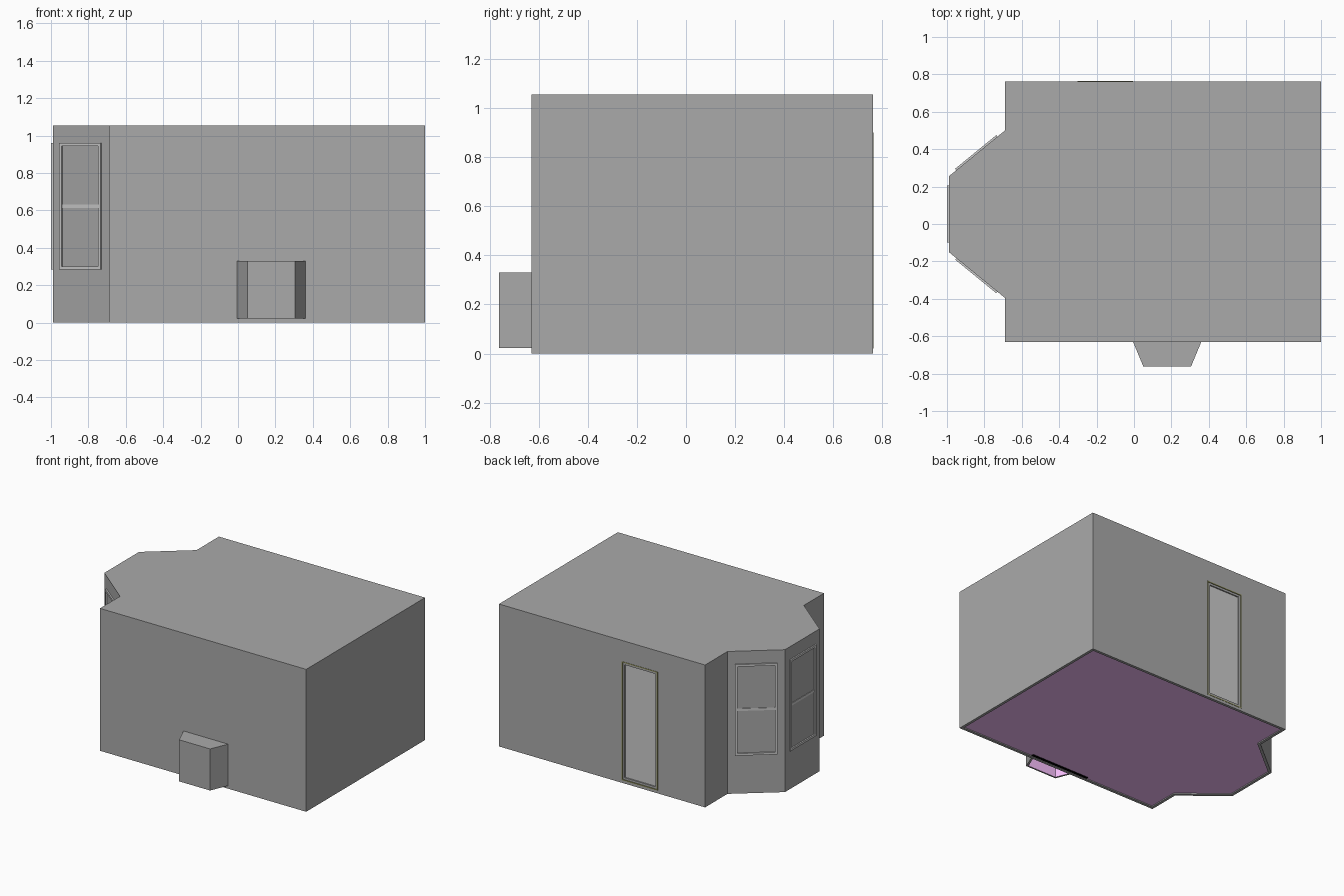
import bpy, bmesh, math
from mathutils import Matrix, Vector

if "Cube" in bpy.data.objects:
    bpy.data.objects.remove(bpy.data.objects["Cube"])

X0, X1, Y0, Y1, H, T = -0.69, 1.0, -0.63, 0.762, 1.055, 0.02
# room outline, counter-clockwise, with the bay on the left
ROOM = [(X0, Y0), (X1, Y0), (X1, Y1), (X0, Y1),
        (X0, 0.50), (-0.99, 0.255), (-0.99, -0.15), (X0, -0.395)]


def material(name, r, g, b):
    m = bpy.data.materials.new(name)
    m.diffuse_color = (r, g, b, 1)
    m.use_nodes = True
    m.node_tree.nodes["Principled BSDF"].inputs["Base Color"].default_value = m.diffuse_color
    return m


GREY = material("wall_grey", 0.4, 0.4, 0.4)
PURPLE = material("inside_purple", 0.95, 0.53, 1.0)
OLIVE = material("olive_edge", 0.3, 0.3, 0.12)
BLACK = material("hearth_black", 0.0, 0.0, 0.0)


def new_object(name, bm, mat=None):
    mesh = bpy.data.meshes.new(name)
    bm.to_mesh(mesh)
    bm.free()
    ob = bpy.data.objects.new(name, mesh)
    bpy.context.collection.objects.link(ob)
    if mat:
        mesh.materials.append(mat)
    return ob


def open_prism(name, pts, z0, z1, mat):
    """Side walls and lid over an outline, open underneath."""
    bm = bmesh.new()
    low = [bm.verts.new((x, y, z0)) for x, y in pts]
    top = [bm.verts.new((x, y, z1)) for x, y in pts]
    n = len(pts)
    for i in range(n):
        j = (i + 1) % n
        bm.faces.new((low[i], low[j], top[j], top[i]))
    bm.faces.new(top)
    return new_object(name, bm, mat)


def boxes(name, spans, M=Matrix(), mat=None):
    """Joined boxes given as (u0, u1, v0, v1, w0, w1) in the frame M."""
    bm = bmesh.new()
    for a, b, c, d, e, f in spans:
        S = Matrix.Diagonal((b - a, d - c, f - e, 1))
        L = Matrix.Translation(((a + b) / 2, (c + d) / 2, (e + f) / 2))
        bmesh.ops.create_cube(bm, size=1, matrix=M @ L @ S)
    return new_object(name, bm, mat)


def border(u0, u1, v0, v1, z0, z1, w):
    """Four bars of width w forming a rectangular frame."""
    return [(u0, u0 + w, v0, v1, z0, z1), (u1 - w, u1, v0, v1, z0, z1),
            (u0 + w, u1 - w, v0, v1, z0, z0 + w),
            (u0 + w, u1 - w, v0, v1, z1 - w, z1)]


def cut(ob, cutter):
    cutter.hide_render = True
    cutter.hide_set(True)
    m = ob.modifiers.new("opening", 'BOOLEAN')
    m.operation, m.object, m.solver = 'DIFFERENCE', cutter, 'EXACT'


# walls and ceiling
walls = open_prism("walls", ROOM, 0, H, GREY)
m = walls.modifiers.new("thickness", 'SOLIDIFY')
m.thickness, m.offset, m.use_even_offset = T, -1, True


# bay windows: frame, middle rail and two stepped panes
def window(name, a, b, half):
    a, b = Vector((*a, 0)), Vector((*b, 0))
    u = (b - a).normalized()
    n = Vector((u.y, -u.x, 0))
    M = Matrix((u, n, (0, 0, 1))).transposed().to_4x4()
    M.translation = (a + b) / 2
    z0, z1, zm, w = 0.285, 0.96, 0.622, 0.016
    cut(walls, boxes(name + "_cutter", [(-half + .008, half - .008, -.05, .05,
                                         z0 + .008, z1 - .008)], M, GREY))
    rail = [(-half + w, half - w, -.025, .004, zm - .009, zm + .009)]
    boxes(name + "_frame", border(-half, half, -.025, .01, z0, z1, w) + rail, M)
    boxes(name + "_panes", [
        (-half + w, half - w, -.012, -.008, zm, z1 - w),
        (-half + w, half - w, -.018, -.014, z0 + w, zm)], M, GREY)


window("bay_window_back", ROOM[4], ROOM[5], 0.142)
window("bay_window_middle", ROOM[5], ROOM[6], 0.1525)
window("bay_window_front", ROOM[6], ROOM[7], 0.142)

# back door: olive edge, grey frame and pale panel
dx0, dx1, dz0, dz1 = -0.302, -0.006, 0.02, 0.9
cut(walls, boxes("door_cutter", [(dx0, dx1, Y1 - .05, Y1 + .05, dz0, dz1)], mat=GREY))
e, w = 0.007, 0.022
boxes("door_edge", border(dx0, dx1, Y1 - .03, Y1 + .002, dz0, dz1, e), mat=OLIVE)
boxes("door_frame", border(dx0 + e, dx1 - e, Y1 - .03, Y1 - .003,
                           dz0 + e, dz1 - e, w - e), mat=GREY)
boxes("door_panel", [(dx0 + w, dx1 - w, Y1 - .027, Y1 - .012, dz0 + w, dz1 - w)])

# fireplace recess outside the front wall, with a purple lining, open underneath
cut(walls, boxes("fireplace_cutter",
                 [(0.02, 0.335, Y0 - .05, Y0 + .05, .03, .315)], mat=GREY))
outer = [(-0.005, Y0), (0.05, -0.762), (0.305, -0.762), (0.36, Y0)]
inner = [(0.010, Y0), (0.060, -0.75), (0.295, -0.75), (0.345, Y0)]
open_prism("fireplace_recess", outer, 0.022, 0.33, GREY)
open_prism("fireplace_lining", inner, 0.022, 0.318, PURPLE)
bm = bmesh.new()
vo = [bm.verts.new((x, y, .022)) for x, y in outer]
vi = [bm.verts.new((x, y, .022)) for x, y in inner]
for i in range(3):
    bm.faces.new((vo[i], vi[i], vi[i + 1], vo[i + 1]))
new_object("fireplace_rim", bm, GREY)

# fireplace surround inside the room, its dark foot showing below the floor
y = Y0 + T
boxes("fireplace_surround", [
    (-.095, .02, y, y + .015, .012, .4), (.335, .387, y, y + .015, .012, .4),
    (.02, .335, y, y + .015, .315, .4)], mat=GREY)
boxes("hearth_foot", [(-.095, .387, y, y + .018, .004, .012)], mat=BLACK)

# floor sheet facing up, inside the wall thickness
s = 0.018
bm = bmesh.new()
bm.faces.new([bm.verts.new((x, y, 0.008)) for x, y in [
    (X0 + s, Y0 + s), (X1 - s, Y0 + s), (X1 - s, Y1 - s), (X0 + s, Y1 - s),
    (X0 + s, .49), (-.99 + s, .246), (-.99 + s, -.141), (X0 + s, -.385)]])
new_object("floor", bm, PURPLE)
